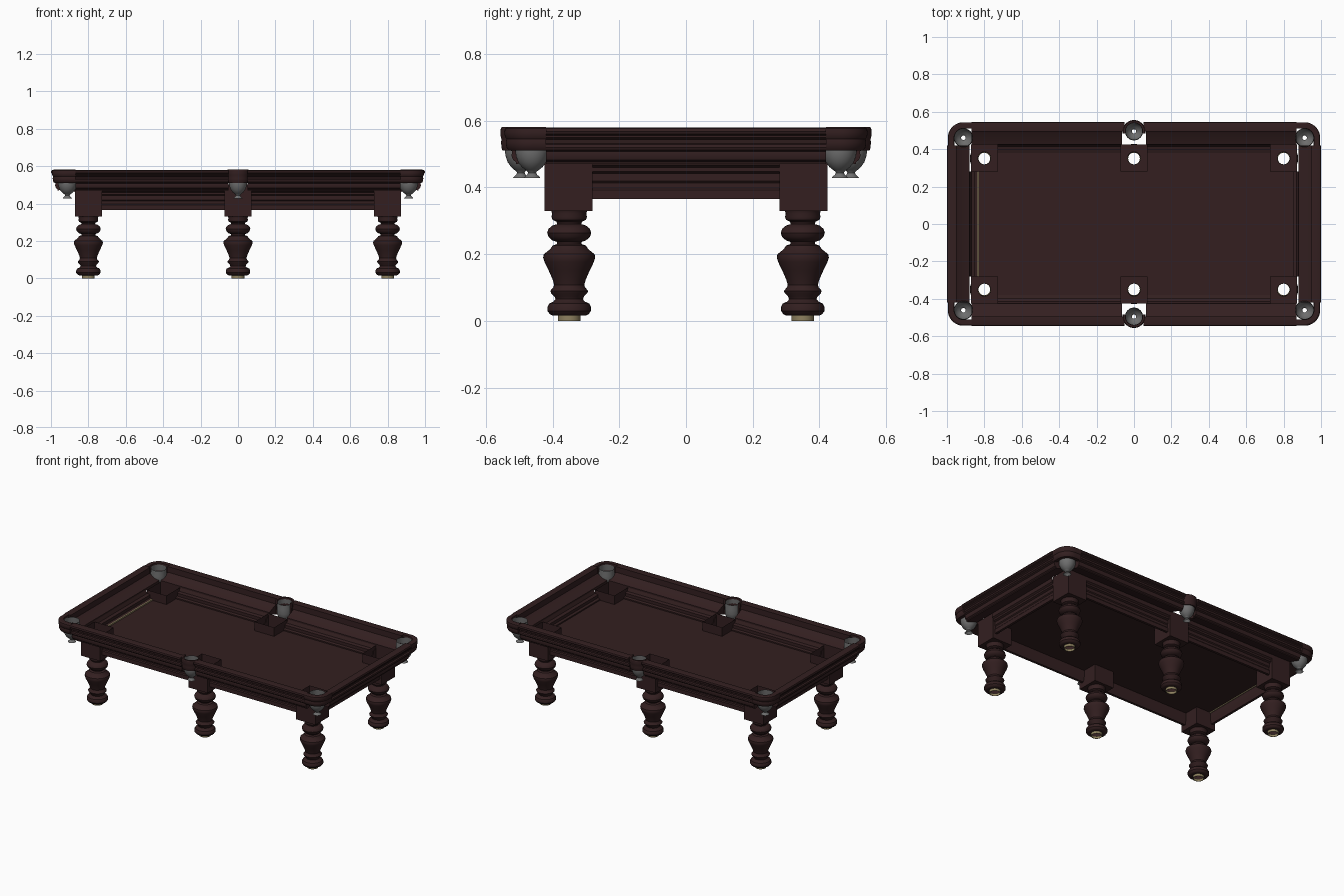
import bpy, bmesh, math

if "Cube" in bpy.data.objects:
    bpy.data.objects.remove(bpy.data.objects["Cube"])


def material(name, rgb):
    m = bpy.data.materials.new(name)
    m.diffuse_color = (*rgb, 1)
    m.use_nodes = True
    m.node_tree.nodes["Principled BSDF"].inputs["Base Color"].default_value = m.diffuse_color
    return m


WOOD = material("dark mahogany", (0.033, 0.0138, 0.0145))
SILVER = material("pewter", (0.16, 0.16, 0.16))
BRASS = material("brass", (0.27, 0.22, 0.115))


def finish(name, bm, mat, mirror=""):
    bmesh.ops.recalc_face_normals(bm, faces=bm.faces[:])
    me = bpy.data.meshes.new(name)
    bm.to_mesh(me)
    bm.free()
    me.materials.append(mat)
    for p in me.polygons:
        p.use_smooth = True
    me.set_sharp_from_angle(angle=math.radians(32))
    ob = bpy.data.objects.new(name, me)
    bpy.context.collection.objects.link(ob)
    if mirror:
        mod = ob.modifiers.new("mirror", 'MIRROR')
        mod.use_axis = ("x" in mirror, "y" in mirror, False)
        mod.use_mirror_merge = False
    return ob


def sweep(name, profile, frames, mat, mirror):
    """Closed (offset, z) profile moved along frames of (base point, offset direction)."""
    bm = bmesh.new()
    rings = [[bm.verts.new((b[0] + n[0] * u, b[1] + n[1] * u, z)) for u, z in profile]
             for b, n in frames]
    k = len(profile)
    for a, b in zip(rings, rings[1:]):
        for i in range(k):
            j = (i + 1) % k
            bm.faces.new((a[i], a[j], b[j], b[i]))
    bm.faces.new(rings[0])
    bm.faces.new(rings[-1])
    return finish(name, bm, mat, mirror)


def lathe(name, profile, centre, mat, mirror, n=32):
    """Open surface of (radius, z) rings; a third item makes a ring square."""
    bm = bmesh.new()
    rings = []
    for r, z, *square in profile:
        ring = []
        for i in range(n):
            c, s = math.cos(math.tau * i / n), math.sin(math.tau * i / n)
            k = r / max(abs(c), abs(s)) if square else r
            ring.append(bm.verts.new((centre[0] + c * k, centre[1] + s * k, z)))
        rings.append(ring)
    for a, b in zip(rings, rings[1:]):
        for i in range(n):
            j = (i + 1) % n
            bm.faces.new((a[i], a[j], b[j], b[i]))
    return finish(name, bm, mat, mirror)


# Rails: moulded outer band, and a lower ledge reaching in to the apron
RAIL = [(.05, .578), (.01, .58), (.003, .577), (0, .568), (.003, .56), (.01, .556),
        (.01, .549), (.02, .543), (.022, .532), (.013, .528), (.011, .52), (.014, .513),
        (.024, .508), (.022, .495), (.027, .482), (.036, .476), (.036, .47), (.05, .472)]
LEDGE = [(.05, .472), (.12, .495), (.12, .51), (.056, .535), (.05, .54)]
for part, profile, start in (("rail", RAIL, .05), ("ledge", LEDGE, .065)):
    sweep("long_" + part, profile, [((start, .545), (0, -1)), ((.87, .545), (0, -1))], WOOD, "xy")
    sweep("end_" + part, profile, [((1, -.42), (-1, 0)), ((1, .42), (-1, 0))], WOOD, "x")

# Apron panels between the leg blocks
APRON = [(.12, .50), (.12, .468), (.13, .46), (.13, .448), (.142, .442), (.142, .42),
         (.147, .414), (.147, .398), (.142, .392), (.142, .365), (.158, .365), (.165, .40),
         (.165, .45), (.15, .455), (.15, .475), (.13, .48)]
sweep("long_apron", APRON, [((.07, .545), (0, -1)), ((.73, .545), (0, -1))], WOOD, "xy")
sweep("end_apron", APRON, [((1, -.28), (-1, 0)), ((1, .28), (-1, 0))], WOOD, "x")

# Bed panel, leaving the leg blocks open
bm = bmesh.new()
for x0, x1, y0, y1 in [(-.84, .84, -.28, .28)] + [
        (min(a * .07, a * .73), max(a * .07, a * .73), min(b * .28, b * .385), max(b * .28, b * .385))
        for a in (-1, 1) for b in (-1, 1)]:
    bm.faces.new([bm.verts.new((x, y, .442)) for x, y in ((x0, y0), (x1, y0), (x1, y1), (x0, y1))])
finish("bed_panel", bm, WOOD)

# Thin brass strip at the left end of the bed
sweep("brass_strip", [(0, .436), (.011, .436), (.011, .451), (0, .451)],
      [((-.841, -.28), (1, 0)), ((-.841, .28), (1, 0))], BRASS, "")

# Leg blocks, turned legs and brass feet
BLOCK = [(.034, .33), (.072, .33, 1), (.072, .502, 1)]
LEG = [(.054, .33), (.051, .322), (.053, .312), (.05, .303), (.038, .297), (.036, .29),
       (.05, .286), (.062, .276), (.066, .264), (.062, .252), (.05, .241), (.037, .237),
       (.037, .23), (.05, .226), (.055, .218), (.062, .211), (.076, .2), (.078, .19),
       (.074, .177), (.061, .15), (.05, .125), (.045, .108), (.048, .1), (.057, .09),
       (.054, .083), (.044, .073), (.041, .065), (.047, .058), (.06, .052), (.065, .042),
       (.065, .03), (.058, .02), (.05, .016), (.034, .016)]
FOOT = [(.034, .018), (.034, 0), (.031, 0), (.031, .016)]
for label, x, mirror in (("corner", .8, "xy"), ("middle", 0, "y")):
    lathe(label + "_leg_block", BLOCK, (x, .352), WOOD, mirror)
    lathe(label + "_leg", LEG, (x, .35), WOOD, mirror)
    lathe(label + "_foot", FOOT, (x, .35), BRASS, mirror)

# Pocket cups
CUP = [(.047, .57), (.049, .535), (.051, .51), (.048, .492), (.042, .476), (.032, .462),
       (.021, .453), (.014, .448), (.012, .444), (.015, .438), (.022, .432), (.025, .428)]
lathe("corner_pocket_cup", CUP, (.912, .461), SILVER, "xy")
lathe("middle_pocket_cup", [(r * .94, z) for r, z in CUP], (0, .495), SILVER, "y")

# Wooden caps wrapped round the pockets
CAP = [(.05, .58), (.074, .581), (.081, .577), (.083, .566), (.082, .553), (.077, .545),
       (.079, .535), (.077, .52), (.07, .511), (.049, .511)]


def arc(cx, cy, a0, a1, n=14):
    angles = [math.radians(a0 + (a1 - a0) * i / n) for i in range(n + 1)]
    return [((cx, cy), (math.cos(a), math.sin(a))) for a in angles]


sweep("corner_pocket_cap", CAP,
      [((.912, .42), (1, 0))] + arc(.912, .461, 0, 90) + [((.87, .461), (0, 1))], WOOD, "xy")
sweep("middle_pocket_cap", [(.046 + (r - .05) * .45, z) for r, z in CAP],
      [((0, .485), (1, 0))] + arc(0, .495, 0, 180, 20) + [((0, .485), (-1, 0))], WOOD, "y")
